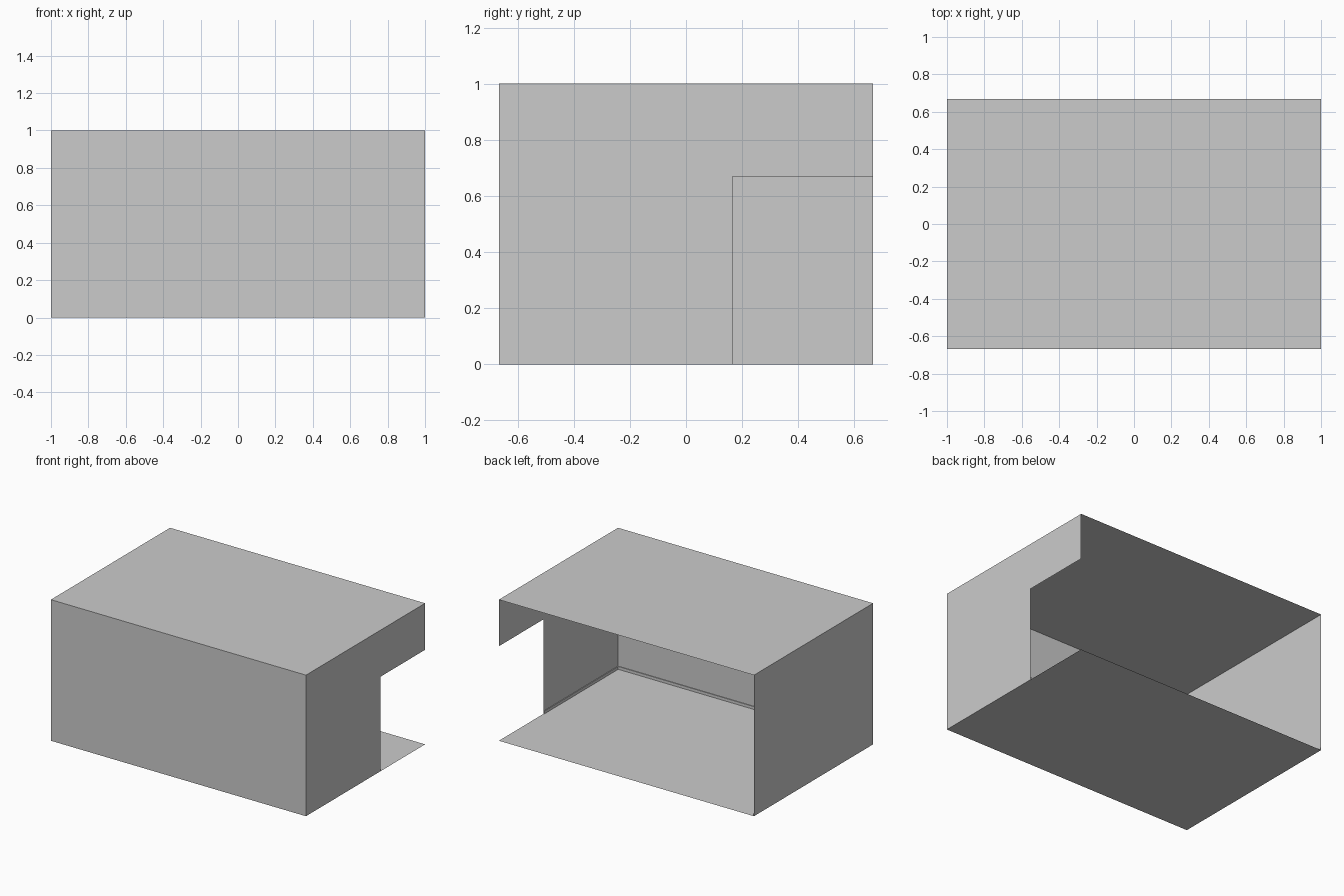
import bpy

if "Cube" in bpy.data.objects:
    bpy.data.objects.remove(bpy.data.objects["Cube"])

X, Y, H = 1.0, 0.667, 1.0          # half width, half depth, height
DOOR_Y, DOOR_Z = 0.165, 0.67       # opening in right wall
BASE_H, BASE_T = 0.02, 0.005       # skirting board size


def sheet(name, points):
    """One flat, zero-thickness panel."""
    me = bpy.data.meshes.new(name)
    me.from_pydata(points, [], [list(range(len(points)))])
    ob = bpy.data.objects.new(name, me)
    bpy.context.collection.objects.link(ob)
    return ob


def box(name, lo, hi):
    bpy.ops.mesh.primitive_cube_add(size=1, location=[(a + b) / 2 for a, b in zip(lo, hi)])
    ob = bpy.context.object
    ob.name = name
    ob.scale = [b - a for a, b in zip(lo, hi)]
    return ob


# Floor and ceiling
for name, z in (("floor", 0), ("ceiling", H)):
    sheet(name, [(-X, -Y, z), (X, -Y, z), (X, Y, z), (-X, Y, z)])

# Front and left walls (the back is open)
sheet("front_wall", [(-X, -Y, 0), (X, -Y, 0), (X, -Y, H), (-X, -Y, H)])
sheet("left_wall", [(-X, Y, 0), (-X, -Y, 0), (-X, -Y, H), (-X, Y, H)])

# Right wall with the doorway cut out of its back corner
profile = [(-Y, 0), (DOOR_Y, 0), (DOOR_Y, DOOR_Z), (Y, DOOR_Z), (Y, H), (-Y, H)]
sheet("right_wall", [(X, y, z) for y, z in profile])

# Skirting boards along the inside of the walls
box("front_skirting", (-X, -Y, 0), (X, -Y + BASE_T, BASE_H))
box("left_skirting", (-X, -Y + BASE_T, 0), (-X + BASE_T, Y, BASE_H))
box("right_skirting", (X - BASE_T, -Y + BASE_T, 0), (X, DOOR_Y, BASE_H))
